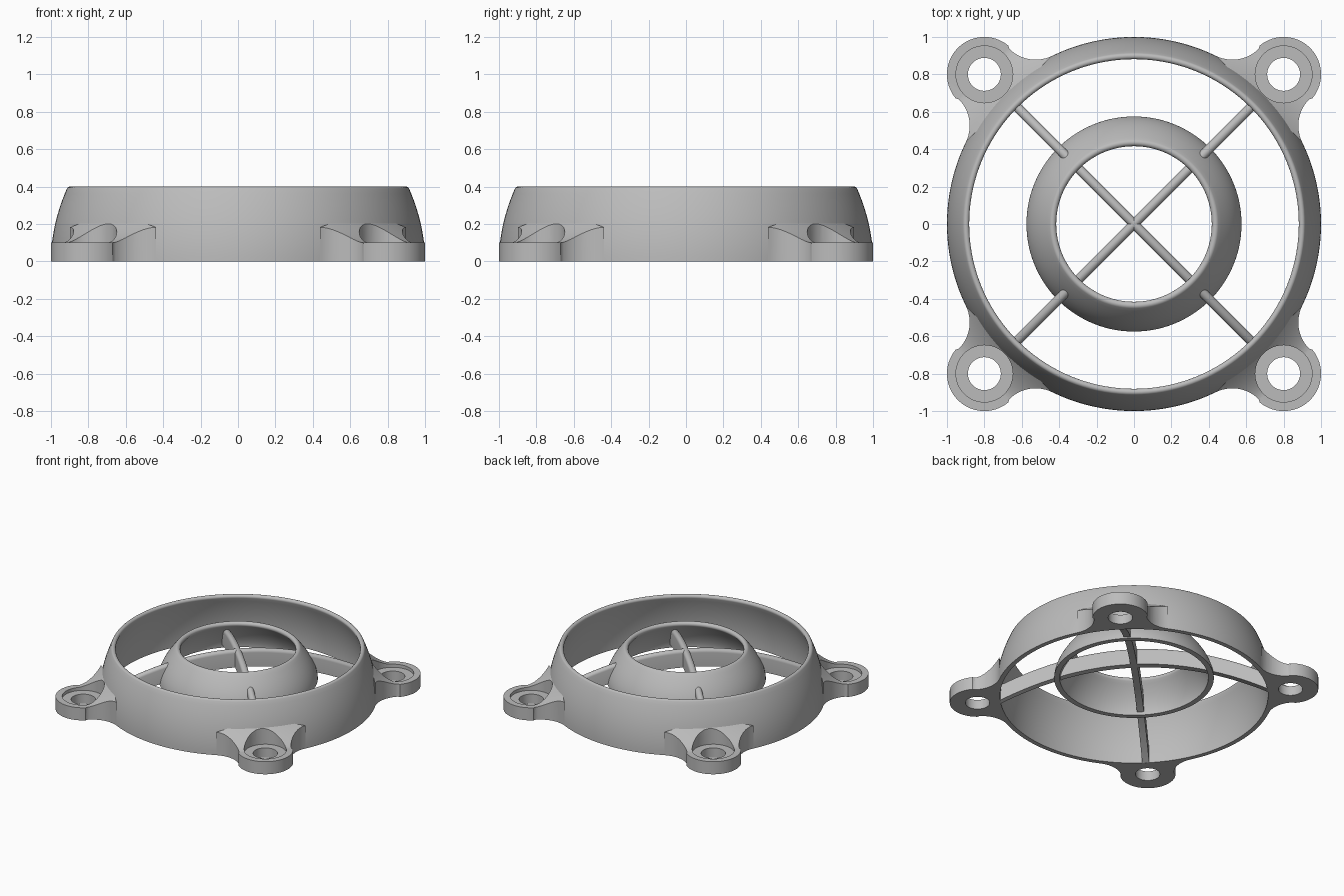
import bpy, bmesh
from math import pi, sin, cos, atan, atan2, radians, hypot

cube = bpy.data.objects.get("Cube")
if cube:
    bpy.data.objects.remove(cube, do_unlink=True)

grey = bpy.data.materials.new("plain grey")
grey.use_nodes = True
COLOUR = (0.5, 0.5, 0.5, 1)
grey.diffuse_color = COLOUR
grey.node_tree.nodes["Principled BSDF"].inputs["Base Color"].default_value = COLOUR

SEG = 144


def finish(bm, name):
    bmesh.ops.recalc_face_normals(bm, faces=bm.faces)
    mesh = bpy.data.meshes.new(name)
    bm.to_mesh(mesh)
    bm.free()
    mesh.materials.append(grey)
    obj = bpy.data.objects.new(name, mesh)
    bpy.context.collection.objects.link(obj)
    return obj


def activate(obj):
    bpy.ops.object.select_all(action='DESELECT')
    obj.select_set(True)
    bpy.context.view_layer.objects.active = obj


def smooth(obj):
    activate(obj)
    bpy.ops.object.shade_smooth_by_angle(angle=radians(32))


def bridge(bm, a, b):
    for i in range(len(a)):
        j = (i + 1) % len(a)
        bm.faces.new((a[i], a[j], b[j], b[i]))


def lathe(name, profile):
    """Spin a closed (radius, z) profile around z."""
    bm = bmesh.new()
    loops = []
    for k in range(SEG):
        t = 2 * pi * k / SEG
        loops.append([bm.verts.new((r * cos(t), r * sin(t), z)) for r, z in profile])
    for k in range(SEG):
        bridge(bm, loops[k], loops[(k + 1) % SEG])
    return finish(bm, name)


def prism(name, outline, z0, z1):
    bm = bmesh.new()
    low, high = ([bm.verts.new((x, y, z)) for x, y in outline] for z in (z0, z1))
    bridge(bm, low, high)
    bm.faces.new(low)
    bm.faces.new(high)
    return finish(bm, name)


def arc(cx, cy, r, a0, a1, n):
    return [(cx + r * cos(a0 + (a1 - a0) * i / n), cy + r * sin(a0 + (a1 - a0) * i / n))
            for i in range(n + 1)]


def boolean(obj, other, operation):
    mod = obj.modifiers.new(operation, 'BOOLEAN')
    mod.operation, mod.object, mod.solver = operation, other, 'EXACT'
    activate(obj)
    bpy.ops.object.modifier_apply(modifier=mod.name)
    bpy.data.objects.remove(other, do_unlink=True)


def shell(radius, drop, power, z0, z1, thick):
    """Curved wall leaning inwards, with a rounded top rim."""
    height, half = z1 - z0, thick / 2
    lean_top = atan(drop * power / height)
    top = z1 - half * (1 - sin(lean_top))
    outer, inner = [], []
    for i in range(15):
        t = (top - z0) / height * i / 14
        a = atan(drop * power / height * t ** (power - 1))
        r, z = radius - drop * t ** power, z0 + height * t
        outer.append((r, z))
        inner.append((r - thick * cos(a), max(z0, z - thick * sin(a))))
    inner[0] = (radius - thick, z0)
    # drop inner points that fold back onto the base
    inner = inner[:1] + [p for p in inner[1:] if p[1] > z0 + 0.005]
    cap = arc(r - half * cos(a), z - half * sin(a), half, a, a + pi, 10)
    return outer + cap[1:-1] + inner[::-1]


# Outer ring
body = lathe("outer_ring", shell(1.0, 0.09, 2, 0, 0.4, 0.035))

# Corner lugs: waisted outline trimming a spun flange with a concave gusset
fr, ft = 0.2, radians(26)
fx, fy = (1 + fr) * cos(ft), (1 + fr) * sin(ft)
meet = atan2(0.8 - fy, 0.8 - fx)
side = arc(fx, fy, fr, ft + pi, meet, 14)
tip = arc(0.8, 0.8, 0.2, meet - pi, pi / 2 - (meet - pi), 40)
outline = side + tip[1:-1] + [(y, x) for x, y in reversed(side)]

gusset = [(0.97 + 0.18 * i / 12, 0.1 + 0.11 * (1 - i / 12) ** 1.6) for i in range(13)]
flange = [(0.97, 0), (1.5, 0), (1.5, 0.1)] + gusset[::-1]

for quarter in range(4):
    c, s = round(cos(quarter * pi / 2)), round(sin(quarter * pi / 2))

    def turn(points):
        return [(c * x - s * y, s * x + c * y) for x, y in points]

    lug = prism("lug", turn(outline), -0.1, 0.5)
    boolean(lug, lathe("flange", flange), 'INTERSECT')
    boolean(body, lug, 'UNION')
    # screw seat and through hole
    for r, z in ((0.152, 0.075), (0.088, -0.1)):
        hole = prism("hole", turn(arc(0.8, 0.8, r, 0, 2 * pi, 48)[:-1]), z, 0.6)
        boolean(body, hole, 'DIFFERENCE')
smooth(body)

# Inner ring
smooth(lathe("inner_ring", shell(0.575, 0.13, 1.7, 0.15, 0.4, 0.04)))

# Two arched crossing bars with rounded tops
W, H, REACH = 0.025, 0.135, 0.966
section = [(-W, 0), (W, 0)] + arc(0, H - W, W, 0, pi, 10)
for name, angle in (("cross_bar_a", pi / 4), ("cross_bar_b", -pi / 4)):
    bm = bmesh.new()
    loops = []
    for i in range(41):
        u = REACH * (i / 20 - 1)
        base = 0.25 * (1 - (u / REACH) ** 2)
        loops.append([bm.verts.new((u * cos(angle) - v * sin(angle),
                                    u * sin(angle) + v * cos(angle), base + h))
                      for v, h in section])
    for a, b in zip(loops, loops[1:]):
        bridge(bm, a, b)
    bm.faces.new(loops[0])
    bm.faces.new(loops[-1])
    smooth(finish(bm, name))
